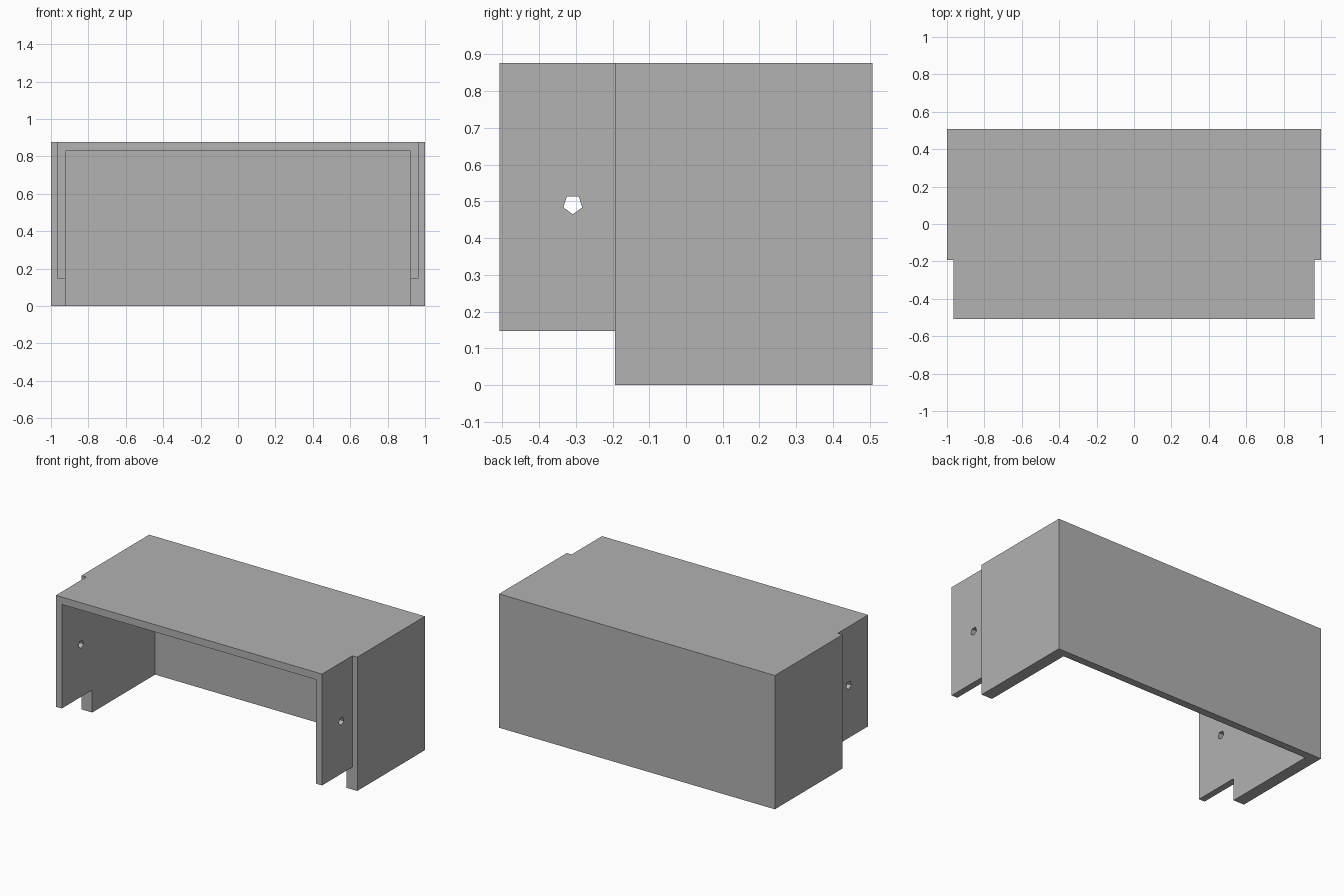
import bpy
import bmesh
from math import pi
from mathutils import Matrix, Vector

cube = bpy.data.objects.get("Cube")
if cube:
    bpy.data.objects.remove(cube, do_unlink=True)

WIDTH, DEPTH, HEIGHT = 1.0, 0.508, 0.877   # half width, half depth, full height
STEP_Y, STEP_X, FOOT = -0.193, 0.965, 0.147

grey = bpy.data.materials.new("plain grey")
grey.use_nodes = True
grey.diffuse_color = (0.445, 0.445, 0.445, 1)
grey.node_tree.nodes["Principled BSDF"].inputs["Base Color"].default_value = grey.diffuse_color


def finish(name, bm):
    mesh = bpy.data.meshes.new(name)
    bm.to_mesh(mesh)
    bm.free()
    mesh.materials.append(grey)
    obj = bpy.data.objects.new(name, mesh)
    bpy.context.collection.objects.link(obj)
    return obj


def box(name, low, high):
    low, high = Vector(low), Vector(high)
    bm = bmesh.new()
    bmesh.ops.create_cube(bm, size=1, matrix=Matrix.Translation((low + high) / 2)
                          @ Matrix.Diagonal((*(high - low), 1)))
    return finish(name, bm)


def cut(target, cutter):
    cutter.hide_render = True
    mod = target.modifiers.new("cut", 'BOOLEAN')
    mod.operation, mod.solver, mod.object = 'DIFFERENCE', 'EXACT', cutter
    bpy.context.view_layer.objects.active = target
    bpy.ops.object.modifier_apply(modifier=mod.name)
    bpy.data.objects.remove(cutter, do_unlink=True)


# Outer block
cover = box("cover_shell", (-WIDTH, -DEPTH, 0), (WIDTH, DEPTH, HEIGHT))

# Raised foot of the front section
cut(cover, box("foot_cutter", (-2, -1, -1), (2, STEP_Y, FOOT)))

# Narrower front section
for side in (-1, 1):
    xs = sorted((side * STEP_X, side * 2))
    cut(cover, box("rebate_cutter", (xs[0], -1, -1), (xs[1], STEP_Y, 2)))

# Hollow, open at the front and bottom
cut(cover, box("hollow_cutter", (-0.922, -1, -1), (0.922, 0.458, 0.829)))

# Five-sided screw hole through both cheeks, one corner down
bm = bmesh.new()
bmesh.ops.create_cone(bm, cap_ends=True, segments=5, radius1=0.027, radius2=0.027, depth=3)
corner = next(v.co for v in bm.verts if v.co.z > 0)
spin = Matrix.Rotation(-Vector((corner.x, corner.y, 0)).to_2d().angle_signed(Vector((1, 0))), 4, 'Z')
bm.transform(Matrix.Translation((0, -0.308, 0.492)) @ Matrix.Rotation(pi / 2, 4, 'Y') @ spin)
# Local +x now points down; flip if the corner landed on top
if min(v.co.z for v in bm.verts) > 0.492 - 0.025:
    bmesh.ops.rotate(bm, verts=bm.verts, cent=(0, -0.308, 0.492),
                     matrix=Matrix.Rotation(pi, 3, 'X'))
cut(cover, finish("hole_cutter", bm))
